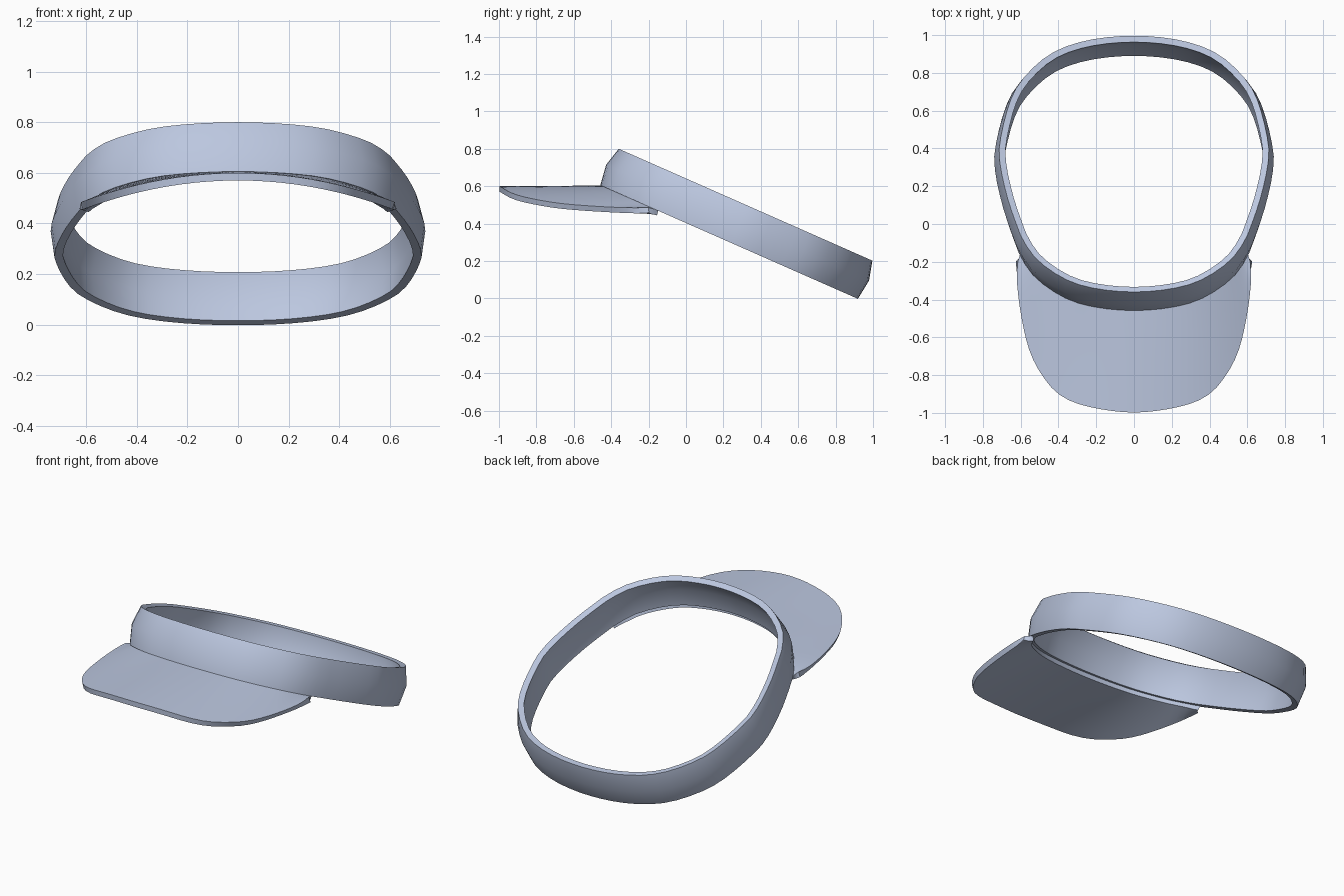
import bpy
import bmesh
import math
from mathutils import Vector

if "Cube" in bpy.data.objects:
    bpy.data.objects.remove(bpy.data.objects["Cube"], do_unlink=True)

fabric = bpy.data.materials.new("pale_blue_fabric")
fabric.use_nodes = True
COLOUR = (0.50, 0.57, 0.74, 1)
fabric.diffuse_color = COLOUR
fabric.node_tree.nodes["Principled BSDF"].inputs["Base Color"].default_value = COLOUR

TILT = math.radians(23.8)


def curve(points, count, closed=False):
    """Smooth curve through the points, resampled evenly by length."""
    pts = [Vector(p) for p in points]
    n = len(pts)
    pick = (lambda i: pts[i % n]) if closed else (lambda i: pts[max(0, min(n - 1, i))])
    dense = []
    for i in range(n if closed else n - 1):
        a, b, c, d = (pick(i + k) for k in (-1, 0, 1, 2))
        for s in range(12):
            t = s / 12
            dense.append(0.5 * (2 * b + (c - a) * t + (2 * a - 5 * b + 4 * c - d) * t * t
                                + (3 * b - a - 3 * c + d) * t ** 3))
    dense.append(pts[0] if closed else pts[-1])
    lengths = [0.0]
    for p, q in zip(dense, dense[1:]):
        lengths.append(lengths[-1] + (q - p).length)
    out, k = [], 0
    for j in range(count):
        goal = lengths[-1] * j / (count if closed else count - 1)
        while k < len(dense) - 2 and lengths[k + 1] < goal:
            k += 1
        f = (goal - lengths[k]) / (lengths[k + 1] - lengths[k])
        out.append(dense[k].lerp(dense[k + 1], f))
    return out


def mirrored(half):
    """Full open outline from -x to +x, given the +x half starting at x = 0."""
    return [(-x, y) for x, y in reversed(half[1:])] + half


def tilted(p, scale, height):
    """Point of the flat band outline placed on the tilted band."""
    along = p.y * scale + 0.089
    return Vector((p.x * scale,
                   along * math.cos(TILT) + height * math.sin(TILT),
                   height * math.cos(TILT) - along * math.sin(TILT)))


def sheet(name, rows, thickness, closed=False):
    """Quad sheet through rows of points, thickened inwards."""
    bm = bmesh.new()
    grid = [[bm.verts.new(p) for p in row] for row in rows]
    n = len(rows[0])
    for low, high in zip(grid, grid[1:]):
        for i in range(n if closed else n - 1):
            j = (i + 1) % n
            bm.faces.new((low[i], low[j], high[j], high[i]))
    mesh = bpy.data.meshes.new(name)
    bm.to_mesh(mesh)
    bm.free()
    mesh.materials.append(fabric)
    obj = bpy.data.objects.new(name, mesh)
    bpy.context.collection.objects.link(obj)
    solid = obj.modifiers.new("thickness", 'SOLIDIFY')
    solid.thickness = thickness
    solid.offset = -1
    bpy.ops.object.select_all(action='DESELECT')
    obj.select_set(True)
    bpy.context.view_layer.objects.active = obj
    bpy.ops.object.modifier_apply(modifier=solid.name)
    bpy.ops.object.shade_smooth_by_angle(angle=math.radians(35))
    return obj


# Headband: tilted ring, slightly bulged at mid height
front_half = [(0, -0.768), (0.3, -0.725), (0.5, -0.605), (0.6, -0.475)]
side_half = [(0.655, -0.333), (0.70, -0.18), (0.735, 0.0), (0.735, 0.136),
             (0.68, 0.375), (0.6, 0.523), (0.45, 0.665), (0.25, 0.742)]
half = front_half + side_half
outline = half + [(0, 0.768)] + [(-x, y) for x, y in reversed(half[1:])]
ring = curve(outline, 64, closed=True)
BOTTOM = 0.369
levels = [(0.98, BOTTOM), (1.0, 0.482), (0.965, 0.587)]
sheet("headband", [[tilted(p, s, h) for p in ring] for s, h in levels], 0.034, closed=True)

# Brim: arched sheet running forward from the lower front edge of the band
COLUMNS, STEPS = 41, 8
edge_half = [(0, -0.998), (0.25, -0.965), (0.4, -0.9), (0.5, -0.78),
             (0.56, -0.65), (0.6, -0.47), (0.62, -0.3), (0.615, -0.2)]
outer = curve(mirrored(edge_half), COLUMNS)
inner = [tilted(p, 0.965, BOTTOM + 0.003)
         for p in curve(mirrored(front_half + [(0.622, -0.43)]), COLUMNS)]


def arch(x):
    return 0.6 - 0.3 * x * x


rows = []
for step in range(STEPS + 1):
    w = step / STEPS
    row = []
    for o, i in zip(outer, inner):
        flat = o.lerp(i.xy, w)
        row.append((flat.x, flat.y, arch(flat.x) + w * (i.z - arch(i.x))))
    rows.append(row)
sheet("brim", rows, 0.03)
